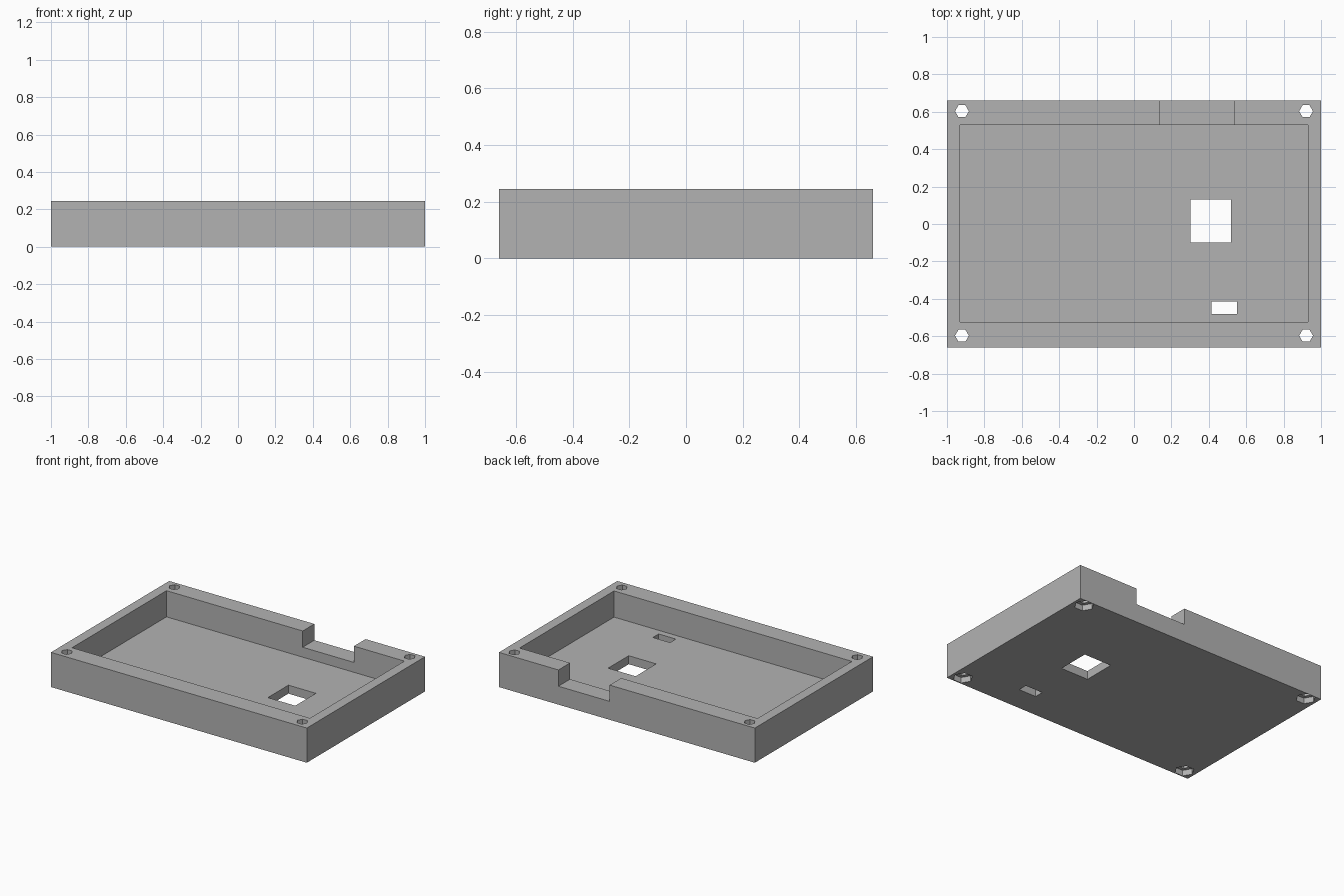
import bpy
import math

cube = bpy.data.objects.get("Cube")
if cube:
    bpy.data.objects.remove(cube, do_unlink=True)

HALF_X, HALF_Y, HEIGHT = 1.0, 0.66, 0.245
FLOOR, NOTCH_Z, NUT_DEPTH = 0.06, 0.13, 0.04
OVER = 0.1  # how far cutters pass through a surface

grey = bpy.data.materials.new("plain grey")
grey.use_nodes = True
grey.diffuse_color = (0.45, 0.45, 0.45, 1)
grey.node_tree.nodes["Principled BSDF"].inputs["Base Color"].default_value = grey.diffuse_color


def box(name, x, y, z):
    """Box spanning the given (low, high) range on each axis."""
    spans = (x, y, z)
    bpy.ops.mesh.primitive_cube_add(size=1, location=[sum(s) / 2 for s in spans])
    obj = bpy.context.object
    obj.name = name
    obj.scale = [s[1] - s[0] for s in spans]
    bpy.ops.object.transform_apply(location=True, rotation=False, scale=True)
    return obj


def hexagon(name, x, y, radius, z):
    """Upright hexagonal prism with corners pointing along x."""
    bpy.ops.mesh.primitive_cylinder_add(
        vertices=6, radius=radius, depth=z[1] - z[0],
        location=(x, y, sum(z) / 2), rotation=(0, 0, math.pi / 2))
    obj = bpy.context.object
    obj.name = name
    return obj


def cut(target, cutter):
    """Subtract the cutter from the target and discard it."""
    cutter.hide_render = True
    mod = target.modifiers.new(cutter.name, "BOOLEAN")
    mod.operation = "DIFFERENCE"
    mod.solver = "EXACT"
    mod.object = cutter
    bpy.context.view_layer.objects.active = target
    bpy.ops.object.modifier_apply(modifier=mod.name)
    bpy.data.objects.remove(cutter, do_unlink=True)


# Open tray
tray = box("enclosure_tray", (-HALF_X, HALF_X), (-HALF_Y, HALF_Y), (0, HEIGHT))
tray.data.materials.append(grey)
cut(tray, box("cavity", (-0.93, 0.93), (-0.525, 0.53), (FLOOR, HEIGHT + OVER)))

# Cable notch in the back wall
cut(tray, box("back_notch", (0.135, 0.535), (0.45, HALF_Y + OVER), (NOTCH_Z, HEIGHT + OVER)))

# Openings through the floor
through = (-OVER, FLOOR + OVER)
cut(tray, box("square_opening", (0.303, 0.518), (-0.10, 0.13), through))
cut(tray, box("small_slot", (0.415, 0.55), (-0.48, -0.415), through))

# Corner screw holes with nut recesses underneath
for x in (-0.92, 0.92):
    for y in (-0.597, 0.603):
        cut(tray, hexagon("screw_hole", x, y, 0.037, (-OVER, HEIGHT + OVER)))
        cut(tray, hexagon("nut_recess", x, y, 0.064, (-OVER, NUT_DEPTH)))

# Crisp flat faces
for face in tray.data.polygons:
    face.use_smooth = False
    face.material_index = 0
